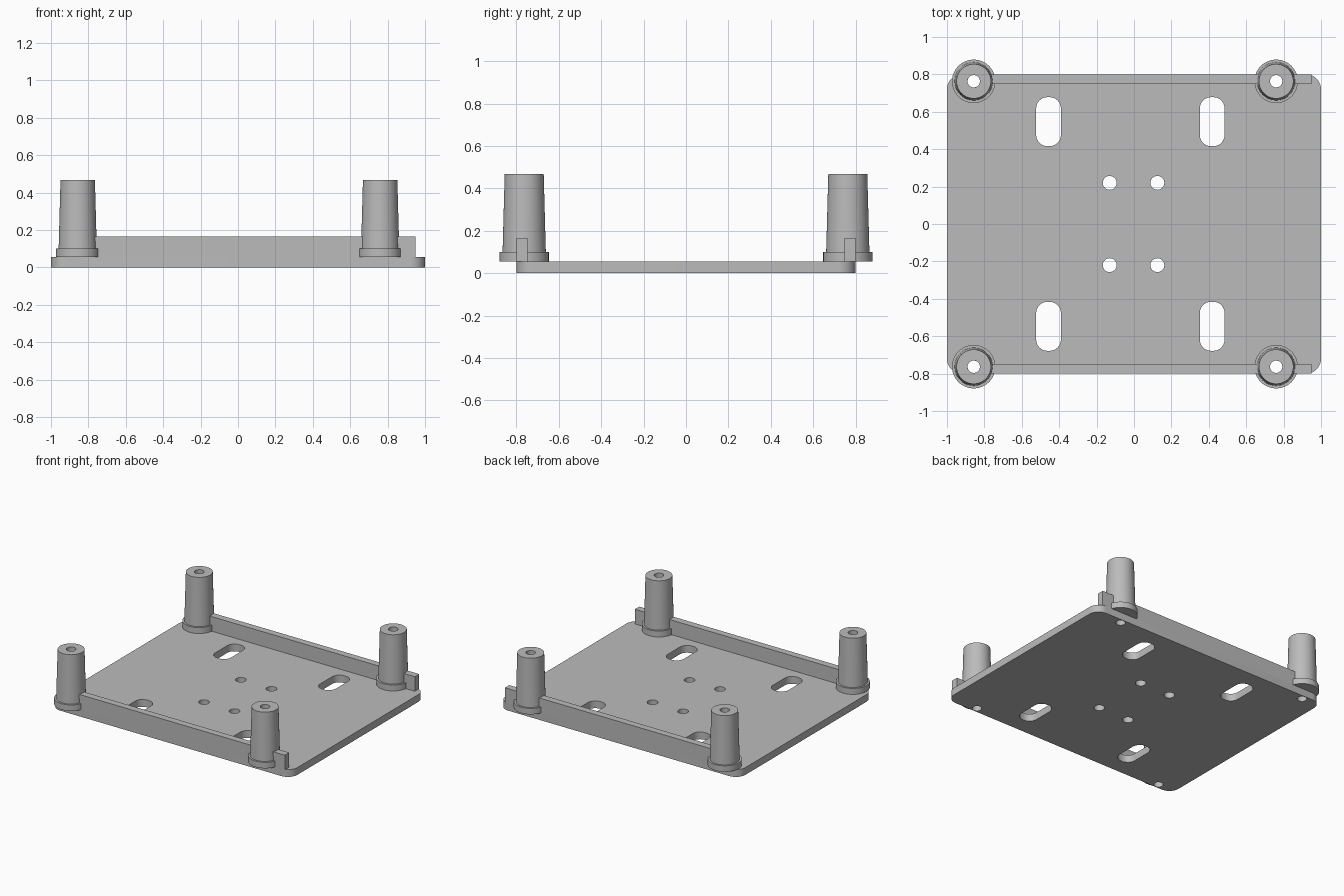
import bpy, bmesh
from math import cos, sin, pi

if "Cube" in bpy.data.objects:
    bpy.data.objects.remove(bpy.data.objects["Cube"])

grey = bpy.data.materials.new("plain grey")
grey.use_nodes = True
colour = (0.5, 0.5, 0.5, 1)
grey.diffuse_color = colour
grey.node_tree.nodes["Principled BSDF"].inputs["Base Color"].default_value = colour

PLATE_TOP = 0.055
RAIL_TOP = 0.165
POST_X = (-0.857, 0.76)
POST_Y = 0.763
HOLE_R = 0.033


def finish(name, mesh):
    """Clean the mesh, link it and shade it."""
    bm = bmesh.new()
    bm.from_mesh(mesh)
    bmesh.ops.remove_doubles(bm, verts=bm.verts, dist=1e-5)
    bmesh.ops.recalc_face_normals(bm, faces=bm.faces)
    bm.to_mesh(mesh)
    bm.free()
    mesh.materials.clear()
    mesh.materials.append(grey)
    obj = bpy.data.objects.new(name, mesh)
    bpy.context.collection.objects.link(obj)
    bpy.ops.object.select_all(action='DESELECT')
    obj.select_set(True)
    bpy.context.view_layer.objects.active = obj
    bpy.ops.object.shade_smooth_by_angle(angle=pi / 6)
    return obj


def rounded(cx, cy, hx, hy, r, steps=10):
    """Outline of a rounded rectangle; a circle when hx = hy = r."""
    pts = []
    for q, (sx, sy) in enumerate(((1, 1), (-1, 1), (-1, -1), (1, -1))):
        for i in range(steps + 1):
            a = (q + i / steps) * pi / 2
            p = (cx + sx * (hx - r) + r * cos(a), cy + sy * (hy - r) + r * sin(a))
            if not pts or abs(p[0] - pts[-1][0]) + abs(p[1] - pts[-1][1]) > 1e-5:
                pts.append(p)
    if abs(pts[0][0] - pts[-1][0]) + abs(pts[0][1] - pts[-1][1]) < 1e-5:
        pts.pop()
    return pts


# Base plate: outline with slots and round holes
outlines = [rounded(0, 0, 1, 0.8, 0.08)]
for side in (-1, 1):
    for x in (-0.457, 0.418):
        outlines.append(rounded(x, side * 0.547, 0.066, 0.131, 0.06))
    for x in (-0.13, 0.125):
        outlines.append(rounded(x, side * 0.22, 0.037, 0.037, 0.037))
    for x in POST_X:
        outlines.append(rounded(x, side * POST_Y, HOLE_R, HOLE_R, HOLE_R))

curve = bpy.data.curves.new("plate_outline", 'CURVE')
curve.dimensions = '2D'
curve.fill_mode = 'BOTH'
curve.extrude = PLATE_TOP / 2
for pts in outlines:
    spline = curve.splines.new('POLY')
    spline.points.add(len(pts) - 1)
    for point, (x, y) in zip(spline.points, pts):
        point.co = (x, y, 0, 1)
    spline.use_cyclic_u = True
helper = bpy.data.objects.new("plate_outline", curve)
bpy.context.collection.objects.link(helper)
bpy.context.view_layer.update()
plate_mesh = bpy.data.meshes.new_from_object(
    helper.evaluated_get(bpy.context.evaluated_depsgraph_get()))
bpy.data.objects.remove(helper)
plate = finish("base_plate", plate_mesh)
plate.location.z = PLATE_TOP / 2


# Tapered hollow post with a flange, turned from a closed profile
def make_post(name, x, y, sides=48):
    profile = [(HOLE_R, PLATE_TOP), (0.116, PLATE_TOP), (0.116, 0.1),
               (0.102, 0.1), (0.092, 0.467), (HOLE_R, 0.467)]
    bm = bmesh.new()
    rings = [[bm.verts.new((r * cos(2 * pi * i / sides), r * sin(2 * pi * i / sides), z))
              for i in range(sides)] for r, z in profile]
    for k, ring in enumerate(rings):
        above = rings[(k + 1) % len(rings)]
        for i in range(sides):
            j = (i + 1) % sides
            bm.faces.new((ring[i], ring[j], above[j], above[i]))
    mesh = bpy.data.meshes.new(name)
    bm.to_mesh(mesh)
    bm.free()
    finish(name, mesh).location = (x, y, 0)


# Rail lengths, broken inside the posts to keep their bores clear
def make_rail(name, side):
    bm = bmesh.new()
    left, right = POST_X
    for a, b in ((-0.95, left - 0.045), (left + 0.045, right - 0.045), (right + 0.045, 0.95)):
        cube = bmesh.ops.create_cube(bm, size=1)["verts"]
        bmesh.ops.scale(bm, verts=cube, vec=(b - a, 0.052, RAIL_TOP - PLATE_TOP))
        bmesh.ops.translate(bm, verts=cube,
                            vec=((a + b) / 2, side * 0.774, (RAIL_TOP + PLATE_TOP) / 2))
    mesh = bpy.data.meshes.new(name)
    bm.to_mesh(mesh)
    bm.free()
    finish(name, mesh)


for side, depth in ((-1, "front"), (1, "back")):
    make_rail(depth + "_rail", side)
    for x, hand in zip(POST_X, ("right", "left")):
        make_post(f"{depth}_{hand}_post", x, side * POST_Y)
